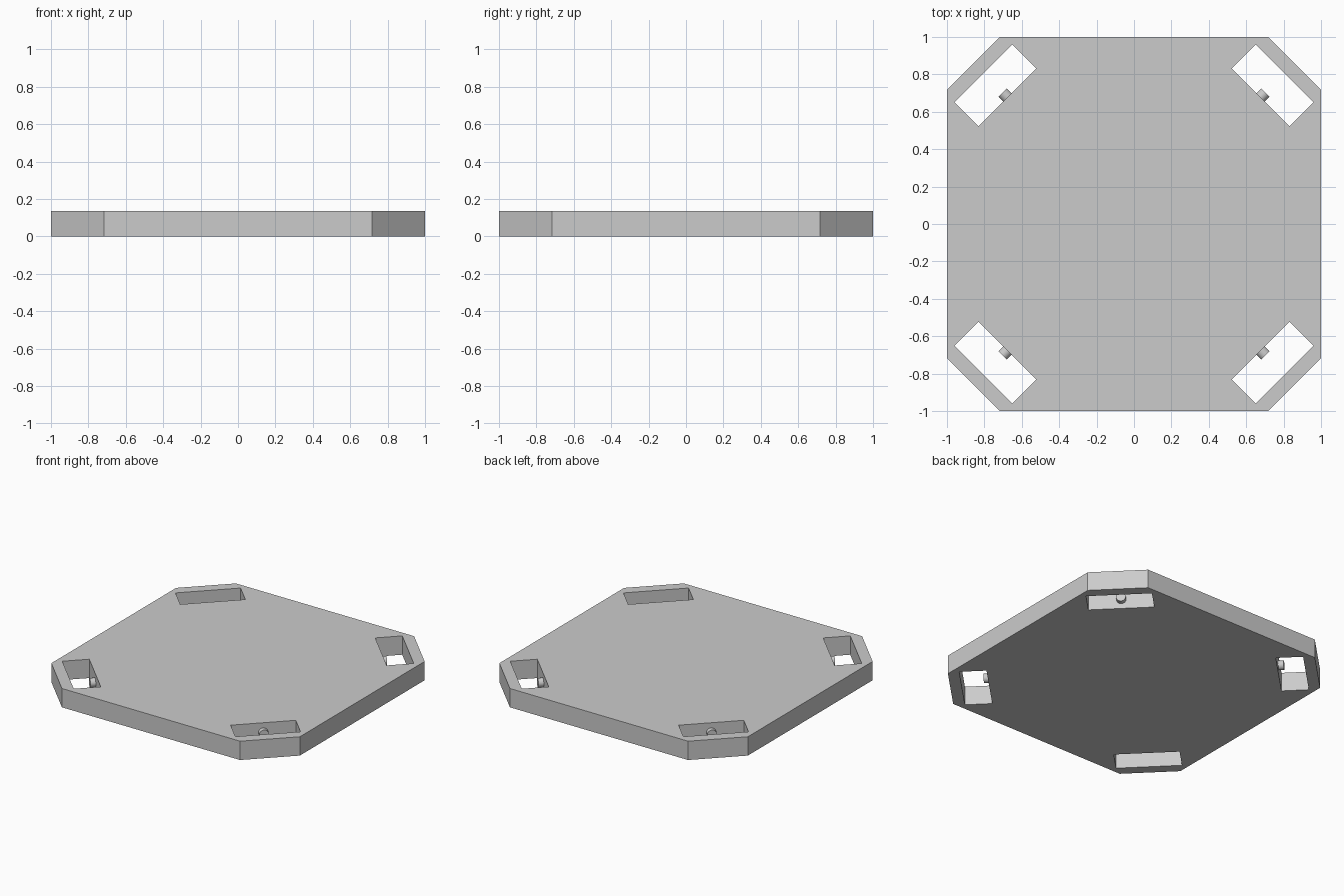
import bpy
from math import radians, cos, sin, pi
from mathutils import Vector

if "Cube" in bpy.data.objects:
    bpy.data.objects.remove(bpy.data.objects["Cube"])

H = 0.137          # plate thickness
C = 0.717          # where the corner chamfers begin
SLOT_IN, SLOT_OUT, SLOT_LEN = 0.957, 1.138, 0.436
PEG_R, PEG_OUT = 0.032, 0.993


def prism(name, outline, z0, z1):
    n = len(outline)
    verts = [(x, y, z) for z in (z0, z1) for x, y in outline]
    faces = [tuple(reversed(range(n))), tuple(range(n, 2 * n))]
    faces += [(i, (i + 1) % n, n + (i + 1) % n, n + i) for i in range(n)]
    mesh = bpy.data.meshes.new(name)
    mesh.from_pydata(verts, [], faces)
    obj = bpy.data.objects.new(name, mesh)
    bpy.context.collection.objects.link(obj)
    return obj


# Octagonal plate: a square with chamfered corners
plate = prism("plate", [(C, -1), (1, -C), (1, C), (C, 1),
                        (-C, 1), (-1, C), (-1, -C), (-C, -1)], 0, H)

for i in range(4):
    angle = radians(45 + 90 * i)
    radial = Vector((cos(angle), sin(angle)))
    side = Vector((-radial.y, radial.x))

    # Slot through the corner
    h = SLOT_LEN / 2
    outline = [radial * r + side * s for r, s in
               ((SLOT_IN, -h), (SLOT_OUT, -h), (SLOT_OUT, h), (SLOT_IN, h))]
    cutter = prism(f"slot_cutter_{i + 1}", outline, -0.1, H + 0.1)
    cutter.hide_render = True
    cutter.display_type = 'WIRE'
    cutter.hide_set(True)
    mod = plate.modifiers.new(f"slot_{i + 1}", 'BOOLEAN')
    mod.operation = 'DIFFERENCE'
    mod.solver = 'EXACT'
    mod.object = cutter

    # Short peg on the inner wall of the slot
    start = SLOT_IN - 0.01
    mid = radial * (start + PEG_OUT) / 2
    bpy.ops.mesh.primitive_cylinder_add(
        vertices=24, radius=PEG_R, depth=PEG_OUT - start,
        location=(mid.x, mid.y, H / 2), rotation=(0, pi / 2, angle))
    peg = bpy.context.object
    peg.name = f"slot_peg_{i + 1}"
    bpy.ops.object.shade_smooth_by_angle(angle=radians(30))
